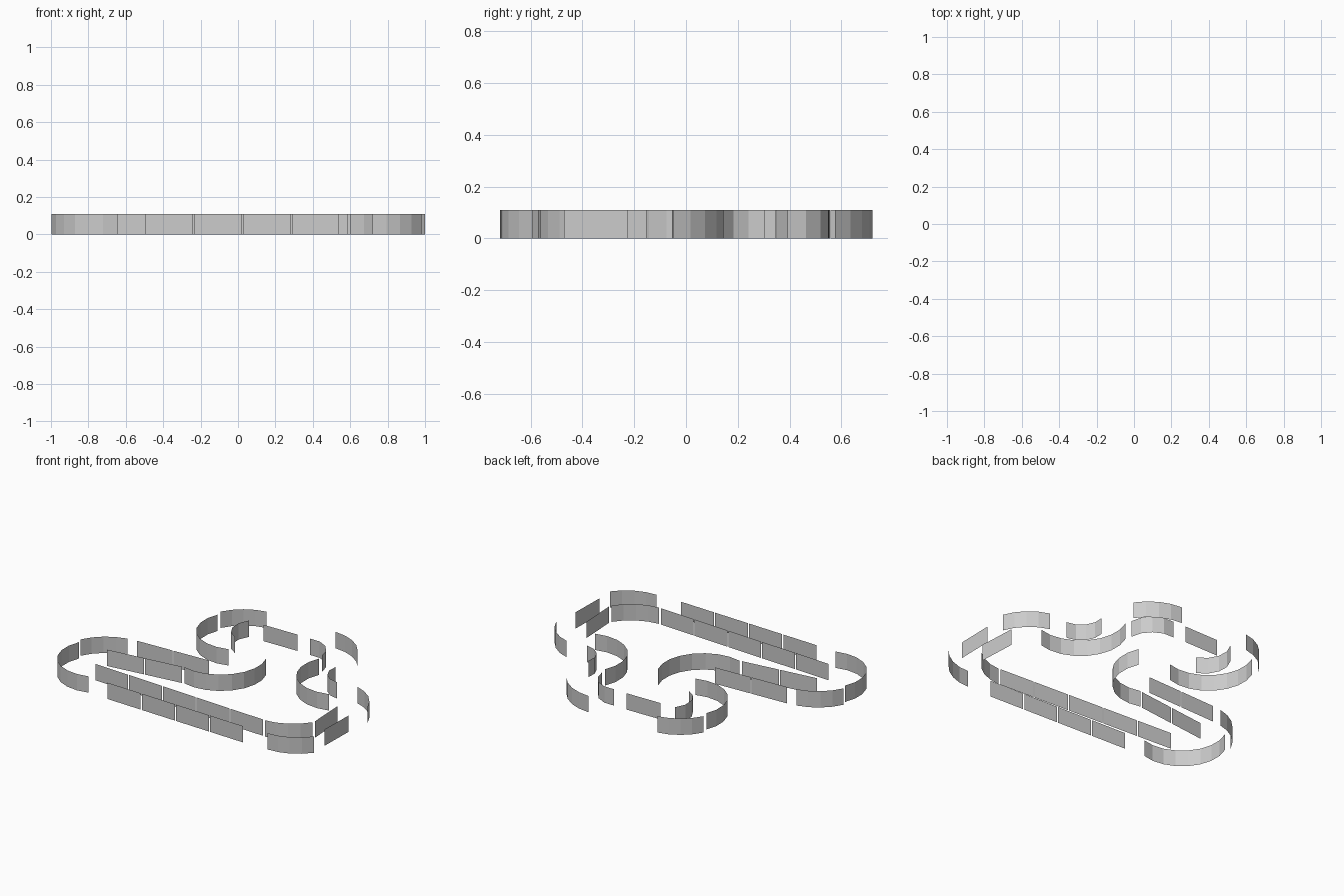
import bpy
import math
from mathutils import Vector

if "Cube" in bpy.data.objects:
    bpy.data.objects.remove(bpy.data.objects["Cube"])

HEIGHT = 0.11


def wall(name, pts):
    """Upright sheet of zero thickness following a plan path."""
    n = len(pts)
    verts = [(p.x, p.y, 0) for p in pts] + [(p.x, p.y, HEIGHT) for p in pts]
    faces = [(i, i + 1, n + i + 1, n + i) for i in range(n - 1)]
    mesh = bpy.data.meshes.new(name)
    mesh.from_pydata(verts, [], faces)
    obj = bpy.data.objects.new(name, mesh)
    bpy.context.collection.objects.link(obj)


def straight_run(name, a, b, count, gap=0.008):
    """Row of straight barriers between two plan points."""
    a, b = Vector(a), Vector(b)
    step = (b - a) / count
    inset = step.normalized() * gap / 2
    for i in range(count):
        wall(f"{name}_{i + 1}", [a + step * i + inset, a + step * (i + 1) - inset])


def curve(name, a, b, sweep, facets):
    """Curved barrier from a to b; positive sweep turns left."""
    a, b = Vector(a), Vector(b)
    t = math.radians(sweep)
    mid, chord = (a + b) / 2, b - a
    centre = mid + Vector((-chord.y, chord.x)) / (2 * math.tan(t / 2))
    r = a - centre
    pts = []
    for i in range(facets + 1):
        c, s = math.cos(t * i / facets), math.sin(t * i / facets)
        pts.append(centre + Vector((r.x * c - r.y * s, r.x * s + r.y * c)))
    wall(name, pts)


# Straight barriers
straight_run("front_outer_barrier", (-0.50, -0.678), (0.545, -0.718), 4)
straight_run("front_inner_barrier", (-0.718, -0.498), (0.59, -0.57), 5)
straight_run("right_outer_barrier", (0.975, -0.475), (0.98, -0.22), 1)
straight_run("right_inner_barrier", (0.86, -0.415), (0.847, -0.148), 1)
straight_run("return_lower_barrier", (-0.777, -0.29), (-0.253, -0.228), 2)
straight_run("return_upper_barrier", (-0.70, -0.08), (-0.168, -0.06), 2)
straight_run("back_inner_barrier", (-0.20, 0.552), (0.06, 0.555), 1)

# Long deep-bend barriers
curve("left_bend_barrier", (-0.645, -0.67), (-0.975, -0.30), -132, 8)
curve("centre_bend_barrier", (-0.24, -0.225), (0.097, 0.16), 132, 8)
curve("back_left_bend_barrier", (-0.17, 0.14), (-0.51, 0.512), -132, 8)
curve("right_bend_barrier", (0.36, 0.347), (0.705, -0.04), 132, 8)

# Wide shallow-bend barriers
curve("front_right_outer_bend", (0.72, -0.715), (0.98, -0.592), 55, 4)
curve("front_right_inner_bend", (0.60, -0.572), (0.855, -0.43), 55, 4)
curve("left_upper_bend", (-0.99, -0.262), (-0.762, -0.088), -55, 4)
curve("back_left_outer_bend", (-0.52, 0.558), (-0.29, 0.718), -55, 4)
curve("back_right_outer_bend", (0.222, 0.72), (0.488, 0.575), -55, 4)
curve("right_upper_outer_bend", (0.79, 0.145), (1.0, -0.05), -55, 4)

# Tight inner bends
curve("back_left_inner_bend", (-0.237, 0.308), (-0.305, 0.55), -105, 4)
curve("back_right_inner_bend", (0.15, 0.552), (0.35, 0.392), -100, 4)
curve("right_inner_bend", (0.513, 0.303), (0.645, 0.13), 105, 4)
